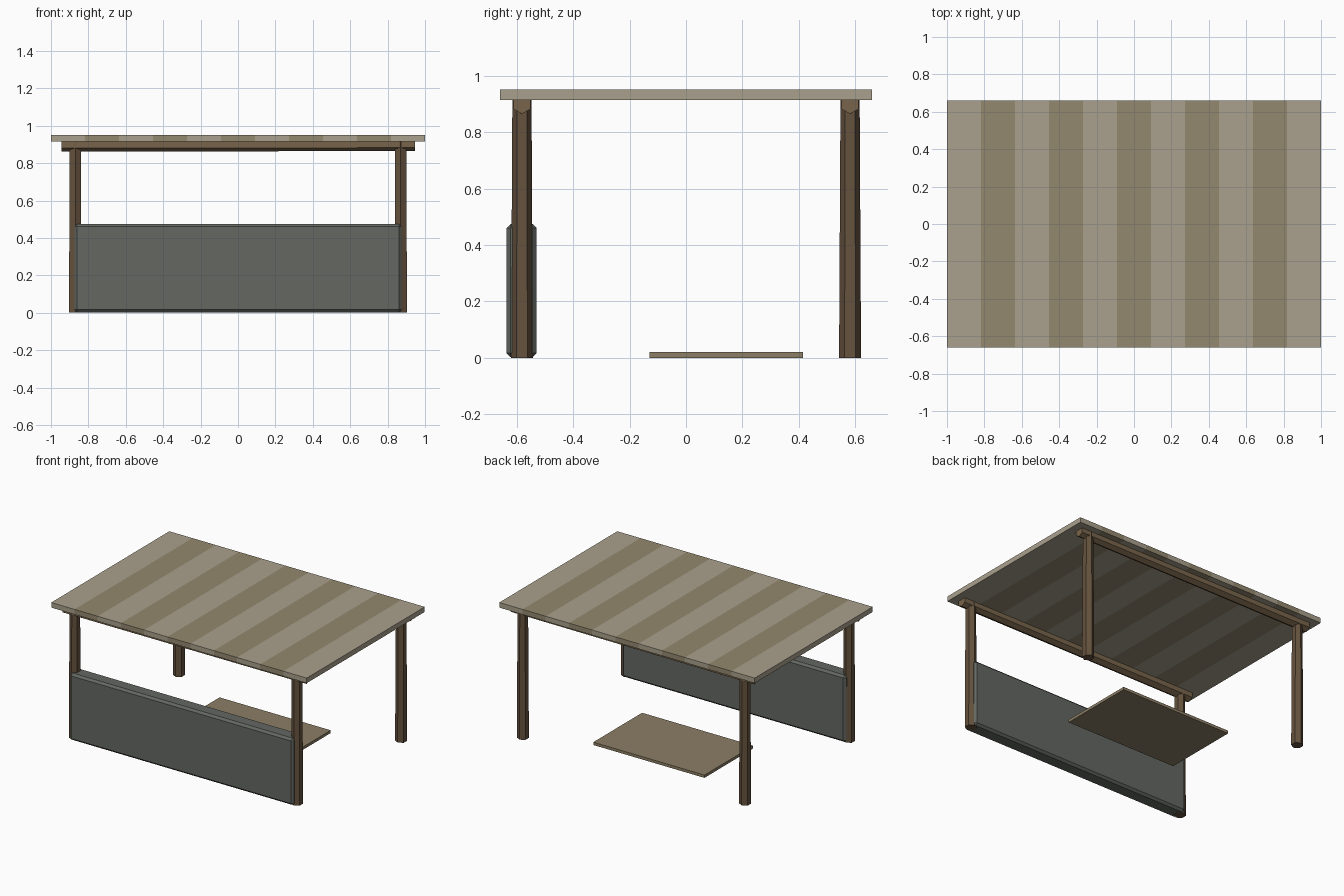
import bpy, bmesh, math
from mathutils import Matrix, Vector

if "Cube" in bpy.data.objects:
    bpy.data.objects.remove(bpy.data.objects["Cube"])


def material(name, rgb):
    m = bpy.data.materials.new(name)
    m.diffuse_color = (*rgb, 1)
    m.use_nodes = True
    m.node_tree.nodes["Principled BSDF"].inputs["Base Color"].default_value = m.diffuse_color
    return m


WOOD = material("dark_wood", (0.13, 0.085, 0.048))
BEAM = material("beam_wood", (0.19, 0.13, 0.07))
LIGHT = material("light_thatch", (0.40, 0.356, 0.266))
DARK = material("dark_thatch", (0.296, 0.25, 0.159))
STONE = material("grey_wall", (0.125, 0.136, 0.12))
MAT = material("woven_mat", (0.26, 0.21, 0.13))


def finish(bm, name, mats):
    me = bpy.data.meshes.new(name)
    bm.to_mesh(me)
    bm.free()
    for m in mats:
        me.materials.append(m)
    ob = bpy.data.objects.new(name, me)
    bpy.context.collection.objects.link(ob)
    return ob


def box_bm(lo, hi):
    lo, hi = Vector(lo), Vector(hi)
    bm = bmesh.new()
    mtx = Matrix.Translation((lo + hi) / 2) @ Matrix.Diagonal((*(hi - lo), 1))
    bmesh.ops.create_cube(bm, size=1, matrix=mtx)
    return bm


def log(name, start, end, r1, r2, mat):
    """Tapered six-sided log from start to end, with corners facing +-y or +-z."""
    start, end = Vector(start), Vector(end)
    d = end - start
    bm = bmesh.new()
    bmesh.ops.create_cone(bm, cap_ends=True, segments=6, radius1=r1, radius2=r2,
                          depth=d.length)
    # put a corner on +y before aiming the log
    v = min(bm.verts, key=lambda p: p.co.z)
    spin = Matrix.Rotation(math.pi / 2 - math.atan2(v.co.y, v.co.x), 4, 'Z')
    if abs(d.x) > abs(d.z):
        aim = Matrix(((0, 0, 1, 0), (1, 0, 0, 0), (0, 1, 0, 0), (0, 0, 0, 1)))
    else:
        aim = Matrix.Identity(4)
    bm.transform(Matrix.Translation((start + end) / 2) @ aim @ spin)
    return finish(bm, name, [mat])


# Posts and the beams resting on them
for side, y in (("front", -0.582), ("back", 0.582)):
    for hand, x in (("left", -0.87), ("right", 0.87)):
        log(f"{side}_{hand}_post", (x, y, 0), (x, y, 0.92), 0.039, 0.034, WOOD)
    log(f"{side}_beam", (-0.945, y, 0.9), (0.945, y, 0.9), 0.039, 0.035, BEAM)

# Striped flat roof: a slab cut into eleven bands
BANDS = 11
bm = box_bm((-1, -0.66, 0.915), (1, 0.66, 0.951))
for i in range(1, BANDS):
    bmesh.ops.bisect_plane(bm, geom=bm.verts[:] + bm.edges[:] + bm.faces[:],
                           plane_co=(-1 + 2 * i / BANDS, 0, 0), plane_no=(1, 0, 0))
for f in bm.faces:
    x = f.calc_center_median().x
    f.material_index = min(BANDS - 1, int((x + 1) * BANDS / 2)) % 2
finish(bm, "striped_roof", [LIGHT, DARK])

# Low front wall with chamfered edges
bm = box_bm((-0.875, -0.637, 0.002), (0.875, -0.53, 0.475))
bmesh.ops.bevel(bm, geom=bm.edges[:], offset=0.015, segments=1, affect='EDGES')
finish(bm, "front_wall", [STONE])

# Floor mat
finish(box_bm((-0.435, -0.13, 0), (0.435, 0.415, 0.02)), "floor_mat", [MAT])
